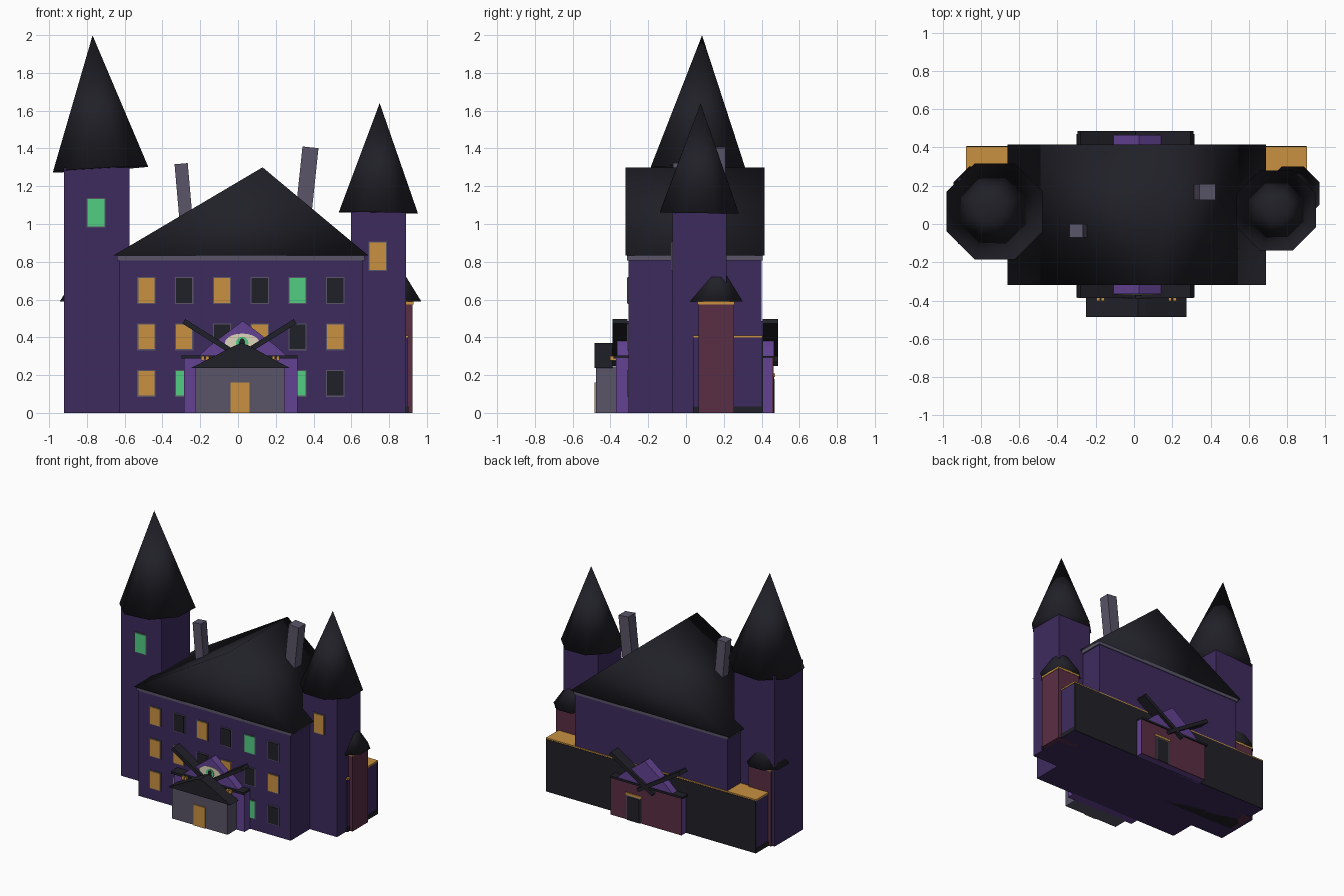
import bpy, bmesh
from math import radians, pi, atan2, hypot
from mathutils import Matrix, Vector

if "Cube" in bpy.data.objects:
    bpy.data.objects.remove(bpy.data.objects["Cube"], do_unlink=True)


def material(name, r, g, b):
    m = bpy.data.materials.new(name)
    m.use_nodes = True
    m.diffuse_color = (r, g, b, 1)
    bsdf = m.node_tree.nodes["Principled BSDF"]
    bsdf.inputs["Base Color"].default_value = (r, g, b, 1)
    bsdf.inputs["Roughness"].default_value = 0.9
    return m


PURPLE = material("wall purple", 0.047, 0.024, 0.112)
VIOLET = material("bright violet", 0.125, 0.055, 0.29)
BLACK = material("roof black", 0.0145, 0.0145, 0.021)
GREY = material("stone grey", 0.1, 0.09, 0.14)
ORANGE = material("warm orange", 0.58, 0.285, 0.053)
GREEN = material("glowing green", 0.084, 0.61, 0.225)
RED = material("dark red", 0.1, 0.027, 0.058)
CREAM = material("eye cream", 0.74, 0.67, 0.5)


def finish(name, bm, mat, smooth=False):
    bmesh.ops.recalc_face_normals(bm, faces=bm.faces)
    me = bpy.data.meshes.new(name)
    bm.to_mesh(me)
    bm.free()
    me.materials.append(mat)
    for p in me.polygons:
        p.use_smooth = smooth
    ob = bpy.data.objects.new(name, me)
    bpy.context.collection.objects.link(ob)
    return ob


def box(name, x, y, z, mat, turn=None):
    """Box from (low, high) ranges, optionally turned about y around its centre."""
    bm = bmesh.new()
    bmesh.ops.create_cube(bm, size=1)
    size = [r[1] - r[0] for r in (x, y, z)]
    mid = Vector([(r[0] + r[1]) / 2 for r in (x, y, z)])
    bm.transform(Matrix.Diagonal((*size, 1)))
    if turn:
        bm.transform(Matrix.Rotation(turn, 4, 'Y'))
    bm.transform(Matrix.Translation(mid))
    return finish(name, bm, mat)


def prism(name, outline, y0, y1, mat, smooth=False):
    """Extrude an x-z outline along y."""
    bm = bmesh.new()
    face = bm.faces.new([bm.verts.new((x, y0, z)) for x, z in outline])
    ext = bmesh.ops.extrude_face_region(bm, geom=[face])
    verts = [g for g in ext["geom"] if isinstance(g, bmesh.types.BMVert)]
    bmesh.ops.translate(bm, vec=(0, y1 - y0, 0), verts=verts)
    return finish(name, bm, mat, smooth)


def spire(name, base, r1, r2, height, mat, lean=(0, 0)):
    """Eight-sided roof whose flats face the axes, leaning by (x, y) at its tip."""
    bm = bmesh.new()
    bmesh.ops.create_cone(bm, cap_ends=True, segments=8, radius1=r1, radius2=r2, depth=height)
    bm.transform(Matrix.Translation((0, 0, height / 2)) @ Matrix.Rotation(pi / 8, 4, 'Z'))
    bmesh.ops.remove_doubles(bm, verts=bm.verts, dist=1e-5)
    bm.transform(Matrix.Rotation(atan2(lean[0], height), 4, 'Y')
                 @ Matrix.Rotation(-atan2(lean[1], height), 4, 'X'))
    bm.transform(Matrix.Translation(base))
    return finish(name, bm, mat, True)


def disc(name, x, y, z, rx, rz, mat, thick=0.004):
    """Thin oval plate facing the front."""
    bm = bmesh.new()
    bmesh.ops.create_cone(bm, cap_ends=True, segments=20, radius1=1, radius2=1, depth=thick)
    bm.transform(Matrix.Translation((x, y, z)) @ Matrix.Diagonal((rx, 1, rz, 1))
                 @ Matrix.Rotation(pi / 2, 4, 'X'))
    return finish(name, bm, mat)


def window(name, x, y, z, w, h, mat):
    """Framed pane on a front wall at depth y."""
    box(name + "_frame", (x - w / 2 - .006, x + w / 2 + .006), (y - .004, y + .004),
        (z - h / 2 - .006, z + h / 2 + .006), GREY)
    box(name + "_pane", (x - w / 2, x + w / 2), (y - .008, y + .001), (z - h / 2, z + h / 2), mat)


# Main house and gable roof
box("house", (-.63, .66), (-.305, .4), (0, .815), PURPLE)
box("eaves_trim", (-.64, .67), (-.312, .406), (.808, .835), GREY)
prism("main_roof", [(-.66, .833), (.69, .833), (.13, 1.3)], -.32, .415, BLACK, True)

# Leaning chimneys
box("right_chimney", (-.32, -.25), (-.07, 0), (.95, 1.32), GREY, radians(-5))
box("left_chimney", (.32, .405), (.125, .21), (1, 1.407), GREY, radians(6))

# Towers with their spires
box("tall_tower", (-.92, -.575), (-.105, .24), (0, 1.3), PURPLE)
spire("tall_spire", (-.728, .065, 1.29), .272, 0, .71, BLACK, (-.042, .02))
window("tall_tower_window", -.752, -.105, 1.06, .09, .145, GREEN)
box("short_tower", (.597, .89), (-.072, .215), (0, 1.065), PURPLE)
spire("short_spire", (.743, .07, 1.06), .226, 0, .58, BLACK, (.007, .007))
window("short_tower_window", .74, -.072, .83, .085, .145, ORANGE)

# Red corner turrets
for side, x in (("left", .83), ("right", -.803)):
    box(side + "_turret", (x - .095, x + .095), (.065, .255), (0, .585), RED)
    box(side + "_turret_trim", (x - .098, x + .098), (.062, .258), (.575, .592), ORANGE)
    spire(side + "_turret_roof", (x, .16, .59), .152, .025, .19, BLACK)

# Low rear wing
box("rear_wing", (-.875, .9), (.04, .402), (0, .4), PURPLE)
box("rear_wing_top", (-.878, .903), (.037, .405), (.398, .41), ORANGE)
box("rear_wing_plinth", (-.878, .903), (.037, .404), (0, .035), BLACK)
box("rear_wing_back", (-.876, .901), (.4, .408), (0, .4), BLACK)

# Front windows, one letter per pane
PANES = {"o": ORANGE, "k": BLACK, "g": GREEN}
for row, letters in enumerate(("okokgk", "ookoko", "ogokgk")):
    for col, c in enumerate(letters):
        window(f"window_{row}_{col}", -.485 + .2 * col, -.305, .648 - .246 * row,
               .085, .13, PANES[c])


def crossed_beams(name, y0, y1):
    """Two heavy beams forming a wide cross."""
    for label, s in (("a", 1), ("b", -1)):
        cx, cz, dx, dz = .008 + s * .115, .372, .36, .225
        half = hypot(dx, dz) / 2
        box(f"{name}_{label}", (cx - half, cx + half), (y0, y1), (cz - .014, cz + .014),
            BLACK, -s * atan2(dz, dx))


GABLE = [(-.21, .3), (.26, .3), (.2, .355), (.025, .487), (-.15, .355)]

# Front portal with the eye gable
box("front_portal", (-.285, .315), (-.37, -.3), (0, .29), VIOLET)
box("front_portal_beam", (-.3, .315), (-.385, -.3), (.288, .305), BLACK)
prism("front_gable", GABLE, -.365, -.305, VIOLET)
crossed_beams("front_beam", -.388, -.31)
disc("eye_white", .022, -.367, .37, .092, .05, CREAM)
disc("eye_iris", .022, -.37, .37, .033, .033, GREEN)
disc("eye_pupil", .022, -.373, .37, .016, .024, BLACK)
for side, x in (("left", .2), ("right", -.175)):
    for k in (-1, 1):
        box(f"{side}_lamp_{k}", (x + k * .012 - .009, x + k * .012 + .009),
            (-.402, -.37), (.278, .302), ORANGE)

# Stone entrance porch
box("porch", (-.225, .245), (-.477, -.36), (0, .245), GREY)
prism("porch_roof", [(-.25, .237), (.275, .237), (.06, .355), (.02, .37), (-.02, .355)],
      -.485, -.388, BLACK)
box("porch_door", (-.04, .06), (-.484, -.476), (0, .16), ORANGE)

# Rear portal
box("rear_portal", (-.285, .315), (.39, .455), (0, .29), VIOLET)
box("rear_portal_face", (-.285, .315), (.454, .462), (0, .29), RED)
box("rear_portal_beam", (-.3, .315), (.4, .47), (.285, .3), BLACK)
prism("rear_gable", GABLE, .4, .465, VIOLET)
crossed_beams("rear_beam", .405, .487)
box("rear_door_frame", (.06, .18), (.461, .466), (0, .19), GREY)
box("rear_door", (.07, .17), (.461, .469), (0, .18), BLACK)
box("rear_door_lintel", (.05, .19), (.461, .47), (.19, .208), ORANGE)
